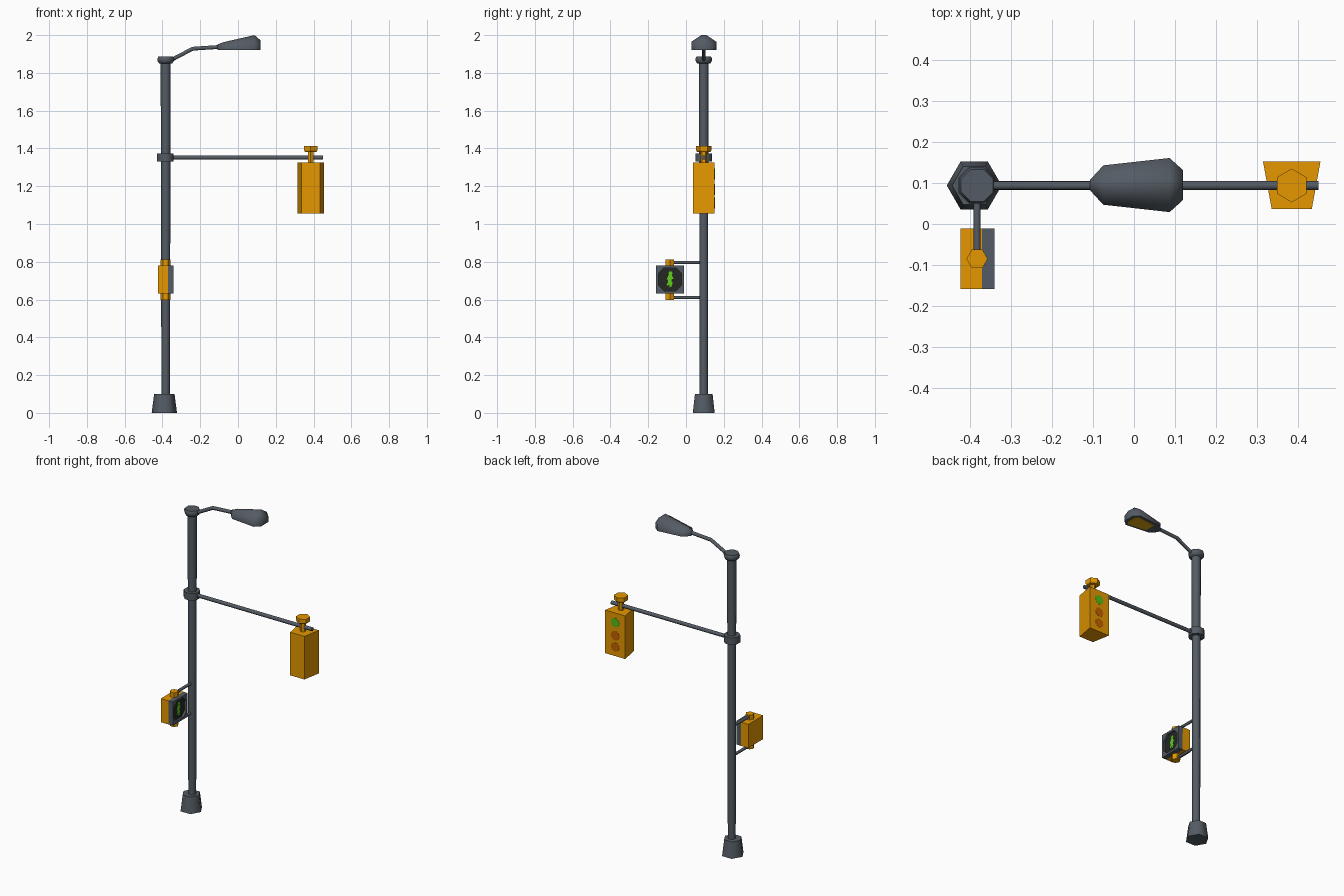
import bpy, bmesh, math
from mathutils import Vector

if "Cube" in bpy.data.objects:
    bpy.data.objects.remove(bpy.data.objects["Cube"])


def material(name, rgb):
    m = bpy.data.materials.new(name)
    m.diffuse_color = (*rgb, 1)
    m.use_nodes = True
    m.node_tree.nodes["Principled BSDF"].inputs["Base Color"].default_value = m.diffuse_color
    return m


GREY = material("slate grey", (0.088, 0.105, 0.125))
ORANGE = material("signal orange", (0.78, 0.31, 0.0))
BLACK = material("screen black", (0.018, 0.02, 0.018))
GREEN = material("lamp green", (0.09, 0.50, 0.008))
BRIGHT = material("walker green", (0.12, 0.62, 0.01))
RED = material("unlit red brown", (0.55, 0.115, 0.0))
AMBER = material("lamp glass amber", (0.72, 0.36, 0.005))


def make(name, bm, mat, smooth=False):
    bmesh.ops.recalc_face_normals(bm, faces=bm.faces)
    me = bpy.data.meshes.new(name)
    bm.to_mesh(me)
    bm.free()
    me.materials.append(mat)
    ob = bpy.data.objects.new(name, me)
    bpy.context.collection.objects.link(ob)
    if smooth:
        bpy.ops.object.select_all(action='DESELECT')
        ob.select_set(True)
        bpy.context.view_layer.objects.active = ob
        bpy.ops.object.shade_smooth_by_angle(angle=math.radians(62))
    return ob


def loft(name, rings, mat, smooth=False):
    """Skin a list of equal-length point rings and cap both ends."""
    bm = bmesh.new()
    vs = [[bm.verts.new(p) for p in r] for r in rings]
    n = len(vs[0])
    for a, b in zip(vs, vs[1:]):
        for i in range(n):
            bm.faces.new((a[i], a[(i + 1) % n], b[(i + 1) % n], b[i]))
    bm.faces.new(vs[0])
    bm.faces.new(vs[-1])
    return make(name, bm, mat, smooth)


def lathe(name, x, y, profile, sides, mat, turn=0.0, smooth=False):
    """Vertical turned part from (radius, z) pairs."""
    ang = [turn + 2 * math.pi * i / sides for i in range(sides)]
    return loft(name, [[(x + r * math.cos(a), y + r * math.sin(a), z) for a in ang]
                       for r, z in profile], mat, smooth)


def tube(name, points, r, mat, sides=8):
    """Round bar following a path, with mitred joints."""
    pts = [Vector(p) for p in points]
    rings = []
    for i, p in enumerate(pts):
        d = (pts[min(i + 1, len(pts) - 1)] - pts[max(i - 1, 0)]).normalized()
        side = d.cross(Vector((0, 0, 1))).normalized()
        up = side.cross(d)
        ang = [2 * math.pi * (k + 0.5) / sides for k in range(sides)]
        rings.append([p + r * (side * math.cos(a) + up * math.sin(a)) for a in ang])
    return loft(name, rings, mat, True)


def plate(name, outline, offset, mat):
    """Thin plate: outline points extruded along offset."""
    o = Vector(offset)
    return loft(name, [outline, [Vector(p) + o for p in outline]], mat)


PX, PY = -0.383, 0.094

# Pole, foot, collar and top cap
lathe("pole_foot", -0.39, PY, [(0.067, 0), (0.054, 0.1)], 6, GREY, smooth=True)
lathe("pole", PX, PY, [(0.0225, 0.09), (0.0265, 1.86)], 10, GREY, smooth=True)
lathe("arm_collar", PX - 0.002, PY, [(0.048, 1.33), (0.048, 1.374)], 8, GREY,
      math.pi / 8, True)
lathe("pole_cap", PX, PY, [(0.038, 1.85), (0.046, 1.862), (0.047, 1.876), (0.042, 1.887)],
      8, GREY, math.pi / 8, True)

# Street lamp on its bent arm
tube("lamp_arm", [(-0.375, PY, 1.857), (-0.24, PY, 1.928), (-0.09, PY, 1.938)], 0.011, GREY)
LY, ZB = 0.095, 1.922
stations = [(-0.108, 0.012, 1.940, 1.951), (-0.075, 0.048, 1.943, 1.963),
            (0.087, 0.066, 1.965, 2.0), (0.119, 0.037, 1.955, 1.973)]
loft("lamp_head", [[(x, LY - w, ZB), (x, LY - w, zs), (x, LY - w * .2, zt),
                    (x, LY + w * .2, zt), (x, LY + w, zs), (x, LY + w, ZB)]
                   for x, w, zs, zt in stations], GREY, True)
plate("lamp_glass", [(x, LY + s * w, ZB + 0.001) for x, w, s in
                     [(-0.04, .036, -1), (0.08, .05, -1), (0.1, .03, -1),
                      (0.1, .03, 1), (0.08, .05, 1), (-0.04, .036, 1)]],
      (0, 0, -0.003), AMBER)

# Long arm with the traffic signal
tube("signal_arm", [(PX, PY, 1.352), (0.45, PY, 1.352)], 0.0115, GREY)
SX = 0.385
foot = [(0.336, 0.037), (0.434, 0.037), (0.455, 0.152), (0.315, 0.152)]
loft("signal_box", [[(x, y, z) for x, y in foot] for z in (1.055, 1.325)], ORANGE)
lathe("signal_hanger", SX, PY, [(0.017, 1.32), (0.017, 1.388)], 6, ORANGE, math.pi / 6)
lathe("signal_hanger_cap", SX, PY, [(0.035, 1.382), (0.041, 1.39), (0.041, 1.414)],
      6, ORANGE, math.pi / 6)
for name, z, mat in (("top", 1.264, GREEN), ("middle", 1.183, RED), ("bottom", 1.112, RED)):
    ring = [(SX + 0.029 * math.cos(a), 0.1515, z + 0.029 * math.sin(a))
            for a in [2 * math.pi * k / 12 for k in range(12)]]
    plate("signal_light_" + name, ring, (0, 0.0015, 0), mat)

# Crossing signal housing
CY, CZ, H = -0.085, 0.707, 0.074


def square(x, h):
    return [(x, CY + a * h, CZ + b * h) for a, b in ((-1, -1), (1, -1), (1, 1), (-1, 1))]


loft("crossing_box", [square(-0.424, H), square(-0.371, H)], ORANGE)

# Hood: square frame with an eight-sided opening
bm = bmesh.new()
R = 0.061
c = R * math.tan(math.pi / 8) * 1.25
inner = [(R, -c), (R, c), (c, R), (-c, R), (-R, c), (-R, -c), (-c, -R), (c, -R)]
outer = [tuple(math.copysign(H, v) for v in p) for p in inner]
rings = []
for x in (-0.372, -0.341):
    o = {}
    for p in outer:
        if p not in o:
            o[p] = bm.verts.new((x, CY + p[0], CZ + p[1]))
    rings.append(([o[p] for p in outer],
                  [bm.verts.new((x, CY + a, CZ + b)) for a, b in inner]))
(oa, ia), (ob_, ib) = rings
for k in range(8):
    j = (k + 1) % 8
    bm.faces.new((ia[k], ia[j], ib[j], ib[k]))
    for o, i in ((oa, ia), (ob_, ib)):
        bm.faces.new((o[k], o[j], i[j], i[k]) if o[k] is not o[j] else (o[k], i[j], i[k]))
    if oa[k] is not oa[j]:
        bm.faces.new((oa[k], oa[j], ob_[j], ob_[k]))
make("crossing_hood", bm, GREY)

# Screen and walking figure
plate("crossing_screen", [(-0.372, CY + a, CZ + b) for a, b in inner], (0.018, 0, 0), BLACK)
body = [(-0.007, 0.024), (0.009, 0.024), (0.019, 0.003), (0.01, 0.0), (0.008, -0.008),
        (0.015, -0.02), (0.007, -0.04), (-0.004, -0.042), (0.0, -0.026), (-0.008, -0.032),
        (-0.019, -0.031), (-0.01, -0.014), (-0.01, 0.0), (-0.018, -0.002)]
head = [(0.003 + 0.011 * math.cos(k * math.pi / 4), 0.032 + 0.011 * math.sin(k * math.pi / 4))
        for k in range(8)]
for name, shape in (("body", body), ("head", head)):
    plate("walker_" + name, [(-0.3545, CY + a, CZ + b) for a, b in shape], (0.002, 0, 0), BRIGHT)

# Brackets holding the crossing signal to the pole
for name, z0, z1, za in (("upper", 0.78, 0.811, 0.796), ("lower", 0.597, 0.636, 0.611)):
    lathe("crossing_stub_" + name, PX, CY, [(0.026, z0), (0.026, z1)], 6, ORANGE)
    tube("crossing_bracket_" + name, [(PX, CY, za), (PX, PY, za)], 0.009, GREY)
